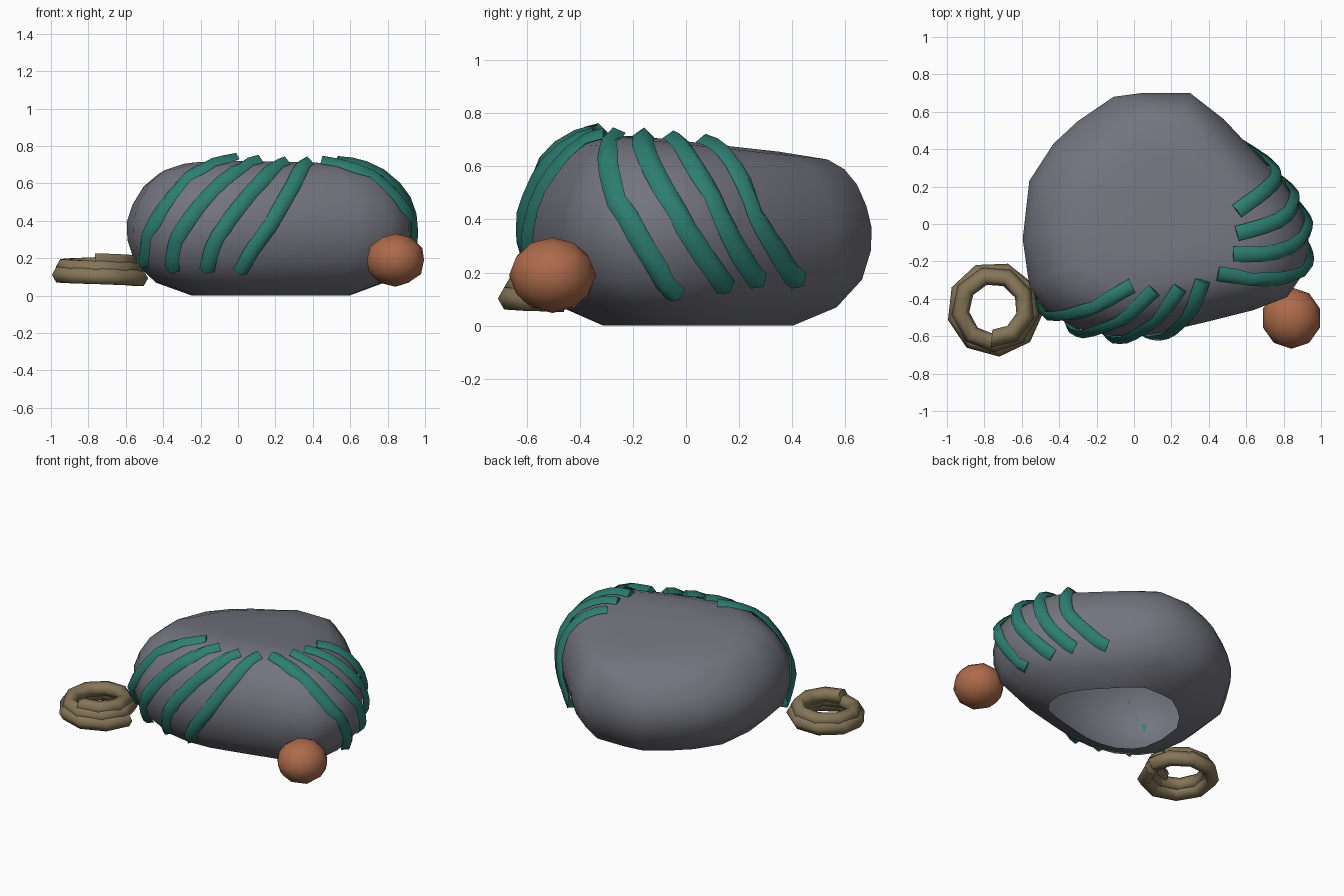
import bpy, bmesh, math
from mathutils import Vector
from mathutils.bvhtree import BVHTree

if "Cube" in bpy.data.objects:
    bpy.data.objects.remove(bpy.data.objects["Cube"])


def material(name, col):
    m = bpy.data.materials.new(name)
    m.diffuse_color = (*col, 1)
    m.use_nodes = True
    m.node_tree.nodes["Principled BSDF"].inputs["Base Color"].default_value = m.diffuse_color
    return m


STONE = material("slate grey", (0.172, 0.174, 0.208))
TEAL = material("teal", (0.026, 0.205, 0.165))
ROPE = material("rope tan", (0.235, 0.18, 0.098))
RUST = material("rust orange", (0.42, 0.145, 0.07))


def finish(bm, name, mat, angle):
    bmesh.ops.recalc_face_normals(bm, faces=bm.faces)
    me = bpy.data.meshes.new(name)
    bm.to_mesh(me)
    bm.free()
    ob = bpy.data.objects.new(name, me)
    bpy.context.collection.objects.link(ob)
    me.materials.append(mat)
    bpy.ops.object.select_all(action='DESELECT')
    ob.select_set(True)
    bpy.context.view_layer.objects.active = ob
    bpy.ops.object.shade_smooth_by_angle(angle=math.radians(angle))
    return ob


def skin(bm, rings, caps=True):
    """Join closed rings of points into a tube."""
    vs = [[bm.verts.new(p) for p in r] for r in rings]
    n = len(vs[0])
    for a, b in zip(vs, vs[1:]):
        for i in range(n):
            j = (i + 1) % n
            bm.faces.new((a[i], a[j], b[j], b[i]))
    if caps:
        bm.faces.new(vs[0])
        bm.faces.new(vs[-1])
    return vs


# Boulder: plan outline scaled up through the height, open underneath
outline = [(0.04, 0.70), (0.30, 0.70), (0.48, 0.56), (0.64, 0.39), (0.79, 0.23), (0.89, 0.08),
           (0.935, -0.06), (0.915, -0.25), (0.82, -0.39), (0.64, -0.46), (0.36, -0.53),
           (0.10, -0.59), (-0.10, -0.60), (-0.31, -0.56), (-0.47, -0.46), (-0.56, -0.33),
           (-0.595, -0.08), (-0.56, 0.23), (-0.43, 0.43), (-0.30, 0.55), (-0.11, 0.68)]
levels = [(0, 0.55), (0.07, 0.80), (0.18, 0.945), (0.30, 0.995), (0.40, 1.0), (0.50, 0.95),
          (0.60, 0.86), (0.67, 0.74), (0.71, 0.58), (0.722, 0.3)]
CX, CY = 0.18, 0.04


def rock_point(x, y, z, s):
    if z > 0.4:  # fuller shoulders at the back right and the left side
        back = max(0, y) / 0.7 * (0.4 if x > 0 else 0.1)
        left = 0.15 * max(0, -x) / 0.6 * (1 if y < 0.1 else 0)
        s += (1 - s) * (back + left) * min(1, s / 0.5)
    px, py = CX + (x - CX) * s, CY + (y - CY) * s
    return Vector((px, py, z - 0.11 * (py + 0.25) * (z / 0.72) ** 2))


bm = bmesh.new()
rings = skin(bm, [[rock_point(x, y, z, s) for x, y in outline] for z, s in levels], False)
tip = bm.verts.new(rock_point(CX, CY, 0.722, 0))
top = rings[-1]
for i in range(len(top)):
    bm.faces.new((top[i], top[(i + 1) % len(top)], tip))
bm.normal_update()
bvh = BVHTree.FromBMesh(bm)
finish(bm, "boulder", STONE, 50)


# Teal bands lying over the boulder, with a ridged diamond section
def catmull(p, steps):
    p = [Vector(q) for q in p]
    p = [2 * p[0] - p[1]] + p + [2 * p[-1] - p[-2]]
    out = []
    for a, b, c, d in zip(p, p[1:], p[2:], p[3:]):
        for k in range(steps):
            t = k / steps
            out.append(0.5 * (2 * b + (c - a) * t + (2 * a - 5 * b + 4 * c - d) * t * t
                              + (3 * b - a - 3 * c + d) * t ** 3))
    return out + [p[-2]]


def band(name, pts):
    path = []
    for q in catmull(pts, 3):
        loc, nor, _, _ = bvh.find_nearest(q)
        if nor.dot(loc - Vector((CX, CY, 0.33))) < 0:
            nor = -nor
        path.append((loc, nor))
    sections = []
    for i, (loc, nor) in enumerate(path):
        tan = path[min(i + 1, len(path) - 1)][0] - path[max(i - 1, 0)][0]
        side = tan.cross(nor).normalized() * 0.041
        mid = loc + nor * 0.010
        sections.append([mid + side, loc + nor * 0.044, mid - side, loc + nor * 0.003])
    b = bmesh.new()
    skin(b, sections)
    finish(b, name, TEAL, 85)


front = [
    [(-0.01, -0.33, 0.74), (-0.20, -0.43, 0.66), (-0.38, -0.46, 0.46), (-0.49, -0.41, 0.27), (-0.54, -0.35, 0.14)],
    [(0.11, -0.36, 0.74), (-0.07, -0.49, 0.60), (-0.26, -0.54, 0.40), (-0.34, -0.53, 0.26), (-0.36, -0.47, 0.12)],
    [(0.25, -0.35, 0.74), (0.12, -0.49, 0.60), (-0.04, -0.58, 0.41), (-0.13, -0.59, 0.27), (-0.17, -0.54, 0.12)],
    [(0.37, -0.31, 0.74), (0.29, -0.47, 0.58), (0.17, -0.56, 0.38), (0.08, -0.58, 0.25), (0.01, -0.54, 0.12)]]
right = [
    [(0.45, -0.27, 0.73), (0.70, -0.29, 0.63), (0.87, -0.25, 0.46), (0.90, -0.14, 0.28), (0.83, -0.04, 0.13)],
    [(0.53, -0.16, 0.72), (0.74, -0.15, 0.62), (0.90, -0.04, 0.42), (0.88, 0.06, 0.27), (0.80, 0.16, 0.13)],
    [(0.55, -0.05, 0.71), (0.75, 0.01, 0.60), (0.86, 0.13, 0.42), (0.82, 0.20, 0.28), (0.73, 0.29, 0.15)],
    [(0.55, 0.07, 0.70), (0.70, 0.18, 0.60), (0.77, 0.27, 0.42), (0.70, 0.35, 0.28), (0.60, 0.45, 0.14)]]
for i, p in enumerate(front):
    band(f"front_band_{i + 1}", p)
for i, p in enumerate(right):
    band(f"right_band_{i + 1}", p)

# Rope coil: clockwise rising spiral tube
N, SIDES, R = 20, 6, 0.048
secs = []
for i in range(N + 1):
    t = i / N
    a = math.radians(-3 - t * 812)
    rad, z = 0.219 - 0.055 * t, 0.093 + 0.092 * t
    out = Vector((math.cos(a), math.sin(a), 0))
    c = Vector((-0.747, -0.449, z)) + out * rad
    secs.append([c + out * R * math.cos(k * math.tau / SIDES)
                 + Vector((0, 0, R * math.sin(k * math.tau / SIDES))) for k in range(SIDES)])
bm = bmesh.new()
skin(bm, secs)
finish(bm, "rope_coil", ROPE, 75)

# Float ball, slightly squashed
bm = bmesh.new()
bmesh.ops.create_icosphere(bm, subdivisions=2, radius=0.162)
for v in bm.verts:
    v.co = Vector((v.co.x * 0.99 + 0.842, v.co.y * 1.01 - 0.503, v.co.z * 0.88 + 0.19))
finish(bm, "float_ball", RUST, 50)
